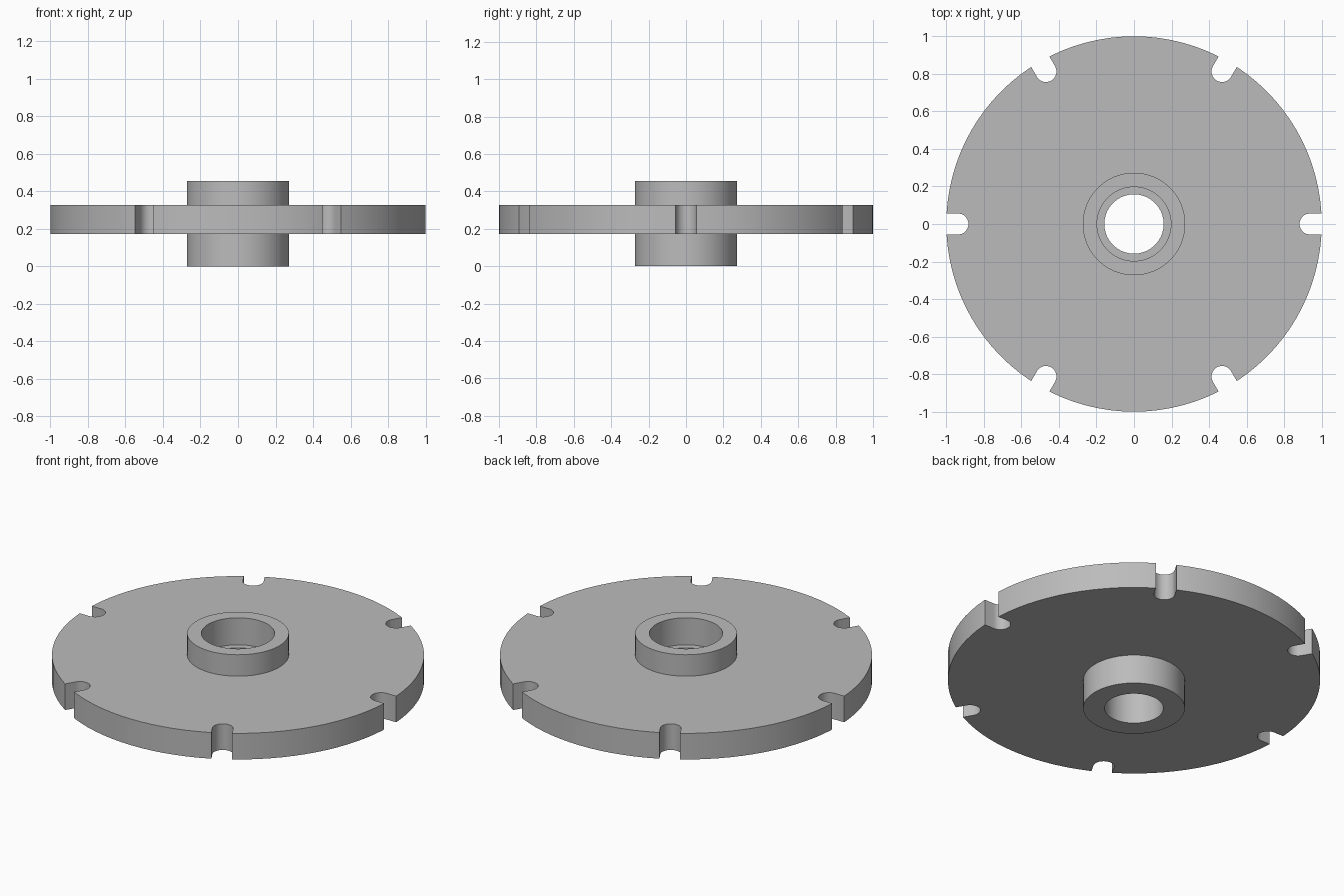
import bpy
import bmesh
from math import pi, sin, cos, radians
from mathutils import Matrix

cube = bpy.data.objects.get("Cube")
if cube:
    bpy.data.objects.remove(cube, do_unlink=True)

SEGMENTS = 96
DISC_R, DISC_LOW, DISC_TOP = 1.0, 0.173, 0.328
HUB_R, HUB_TOP = 0.273, 0.455
BORE_R, RECESS_R, RECESS_FLOOR = 0.158, 0.197, 0.295
SLOT_R, SLOT_CENTRE = 0.056, 0.938

steel = bpy.data.materials.new("plain grey")
steel.use_nodes = True
grey = (0.5, 0.5, 0.5, 1)
steel.diffuse_color = grey
steel.node_tree.nodes["Principled BSDF"].inputs["Base Color"].default_value = grey


def make_object(name, bm):
    bmesh.ops.recalc_face_normals(bm, faces=bm.faces)
    mesh = bpy.data.meshes.new(name)
    bm.to_mesh(mesh)
    bm.free()
    mesh.materials.append(steel)
    obj = bpy.data.objects.new(name, mesh)
    bpy.context.collection.objects.link(obj)
    return obj


def lathe(name, profile):
    """Turn a closed (radius, height) profile around the z axis."""
    bm = bmesh.new()
    verts = [bm.verts.new((r, 0, z)) for r, z in profile]
    edges = [bm.edges.new((v, verts[i - 1])) for i, v in enumerate(verts)]
    bmesh.ops.spin(bm, geom=verts + edges, cent=(0, 0, 0), axis=(0, 0, 1),
                   angle=2 * pi, steps=SEGMENTS, use_merge=True)
    bmesh.ops.remove_doubles(bm, verts=bm.verts, dist=1e-5)
    return make_object(name, bm)


# Disc, hub and stepped bore turned as one solid
wheel = lathe("notched_disc_with_hub", [
    (BORE_R, 0), (HUB_R, 0), (HUB_R, DISC_LOW), (DISC_R, DISC_LOW),
    (DISC_R, DISC_TOP), (HUB_R, DISC_TOP), (HUB_R, HUB_TOP),
    (RECESS_R, HUB_TOP), (RECESS_R, RECESS_FLOOR), (BORE_R, RECESS_FLOOR)])

# Six round-ended slots open to the rim
bm = bmesh.new()
for k in range(6):
    outline = [(1.2, SLOT_R)]
    for i in range(17):
        a = radians(90) + pi * i / 16
        outline.append((SLOT_CENTRE + SLOT_R * cos(a), SLOT_R * sin(a)))
    outline.append((1.2, -SLOT_R))
    turn = Matrix.Rotation(k * pi / 3, 4, "Z")
    face = bm.faces.new([bm.verts.new(turn @ Matrix.Translation((x, y, 0.1)).translation)
                         for x, y in outline])
    side = bmesh.ops.extrude_face_region(bm, geom=[face])["geom"]
    bmesh.ops.translate(bm, vec=(0, 0, 0.3),
                        verts=[g for g in side if isinstance(g, bmesh.types.BMVert)])
slots = make_object("slot_cutter", bm)
slots.hide_render = True

cut = wheel.modifiers.new("slots", "BOOLEAN")
cut.operation = "DIFFERENCE"
cut.solver = "EXACT"
cut.object = slots
bpy.ops.object.select_all(action="DESELECT")
bpy.context.view_layer.objects.active = wheel
wheel.select_set(True)
bpy.ops.object.modifier_apply(modifier=cut.name)
bpy.data.objects.remove(slots, do_unlink=True)

bpy.ops.object.shade_smooth_by_angle(angle=radians(30))
